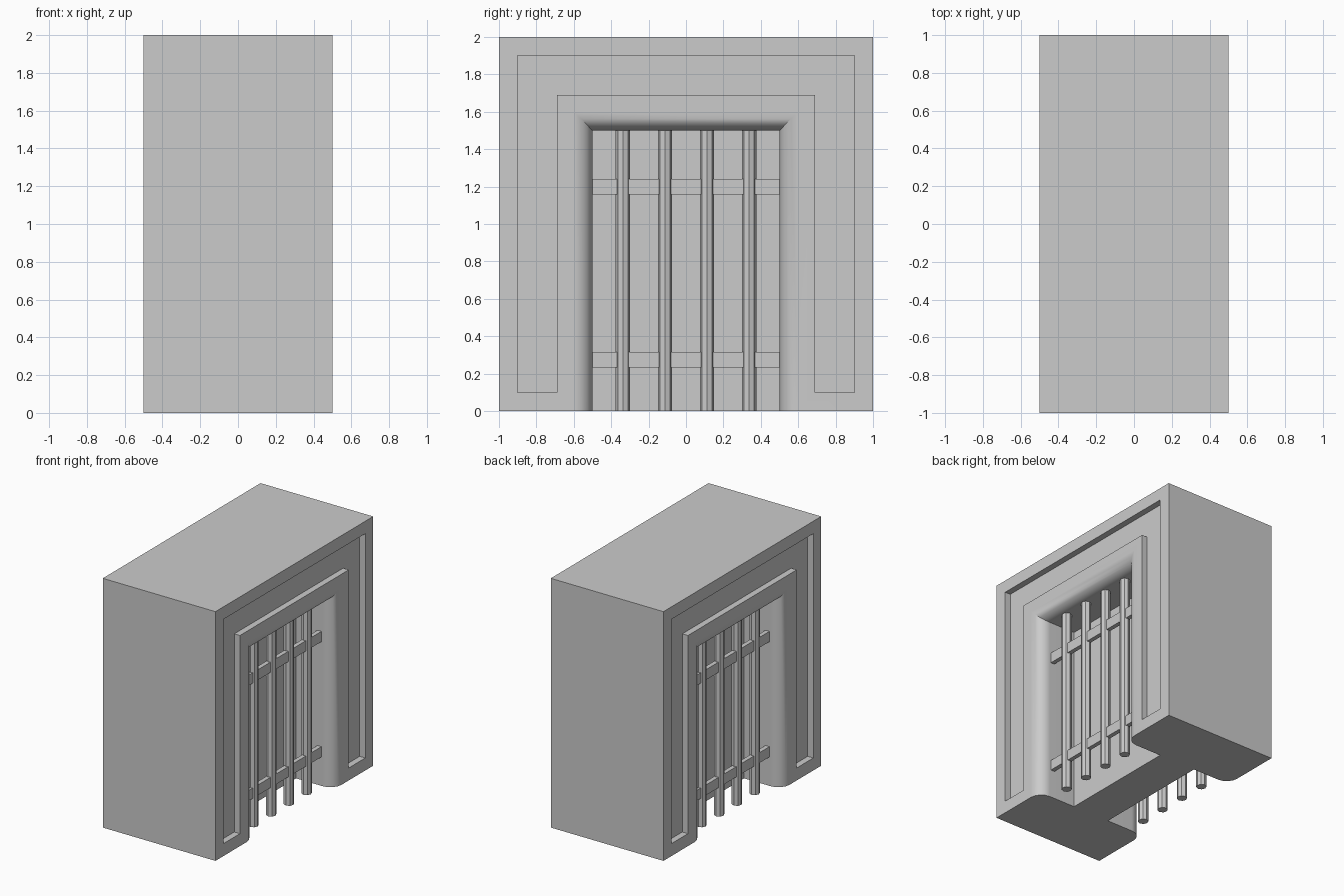
import bpy, bmesh
from math import radians, sin, cos, pi

if "Cube" in bpy.data.objects:
    bpy.data.objects.remove(bpy.data.objects["Cube"])


def loft(name, rings):
    """Closed solid through a list of equally sized point rings."""
    bm = bmesh.new()
    vs = [[bm.verts.new(p) for p in r] for r in rings]
    n = len(rings[0])
    for a, b in zip(vs, vs[1:]):
        for i in range(n):
            j = (i + 1) % n
            bm.faces.new((a[i], a[j], b[j], b[i]))
    bm.faces.new(vs[0])
    bm.faces.new(vs[-1])
    bmesh.ops.recalc_face_normals(bm, faces=bm.faces)
    me = bpy.data.meshes.new(name)
    bm.to_mesh(me)
    bm.free()
    ob = bpy.data.objects.new(name, me)
    bpy.context.collection.objects.link(ob)
    return ob


def activate(ob):
    bpy.ops.object.select_all(action='DESELECT')
    ob.select_set(True)
    bpy.context.view_layer.objects.active = ob


def mirror_x(ob):
    activate(ob)
    m = ob.modifiers.new("mirror", 'MIRROR')
    m.use_clip = False
    bpy.ops.object.modifier_apply(modifier=m.name)


def box(name, loc, size):
    bpy.ops.mesh.primitive_cube_add(size=1, location=loc)
    ob = bpy.context.object
    ob.name = name
    ob.scale = size
    bpy.ops.object.transform_apply(location=True, scale=True)
    return ob


# Wall block
wall = box("wall_block", (0, 0, 1), (1, 2, 2))

# Niche cutter: straight recess, then a quarter-round flare at the mouth
R, SEG = 0.1, 4
sections = [(0.165, 0.5)]
for i in range(SEG + 1):
    t = pi / 2 * i / SEG
    sections.append((0.4 + R * sin(t), 0.6 - R * cos(t)))
sections.append((0.55, 0.6))
niche = loft("niche_cutter", [
    [(x, -w, -0.2), (x, w, -0.2), (x, w, 1 + w), (x, -w, 1 + w)]
    for x, w in sections])

# Groove cutter: inverted U channel around the niche
o, i_ = 0.9, 0.69
u = [(-o, 0.1), (-o, 1.9), (o, 1.9), (o, 0.1),
     (i_, 0.1), (i_, 1.69), (-i_, 1.69), (-i_, 0.1)]
groove = loft("groove_cutter", [[(x, y, z) for y, z in u] for x in (0.45, 0.55)])

for cutter in (niche, groove):
    mirror_x(cutter)
    cutter.hide_render = True
    activate(wall)
    m = wall.modifiers.new("cut", 'BOOLEAN')
    m.operation = 'DIFFERENCE'
    m.solver = 'EXACT'
    m.object = cutter
    bpy.ops.object.modifier_apply(modifier=m.name)
    bpy.data.objects.remove(cutter)

activate(wall)
bpy.ops.object.shade_smooth_by_angle(angle=radians(30))
wn = wall.modifiers.new("flat_faces", 'WEIGHTED_NORMAL')
wn.keep_sharp = True

# Upright bars, both sides
BAR_X = 0.373
for k in range(4):
    bpy.ops.mesh.primitive_cylinder_add(vertices=8, radius=0.0385, depth=1.5,
                                        location=(BAR_X, -0.3375 + 0.225 * k, 0.75))
    bar = bpy.context.object
    bar.name = f"upright_bar_{k + 1}"
    bpy.ops.object.transform_apply(location=True)
    mirror_x(bar)

# Cross straps, both sides
for name, z in (("lower_strap", 0.273), ("upper_strap", 1.198)):
    mirror_x(box(name, (BAR_X, 0, z), (0.035, 1.0, 0.083)))
